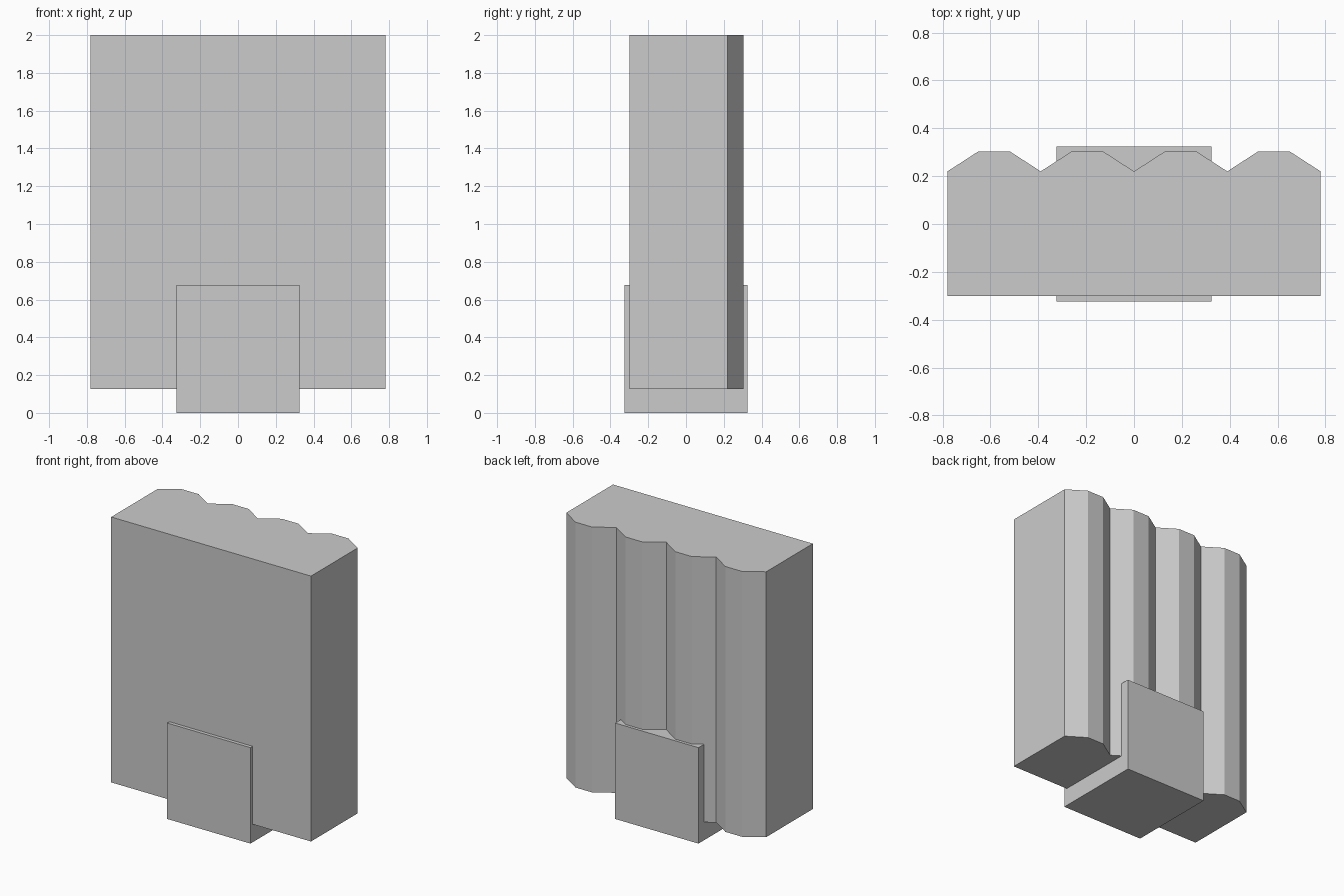
import bpy
import bmesh

if "Cube" in bpy.data.objects:
    bpy.data.objects.remove(bpy.data.objects["Cube"], do_unlink=True)

grey = bpy.data.materials.new("light_grey")
grey.use_nodes = True
grey.diffuse_color = (0.6, 0.6, 0.6, 1)
grey.node_tree.nodes["Principled BSDF"].inputs["Base Color"].default_value = (0.6, 0.6, 0.6, 1)


def prism(name, outline, bottom, top):
    """Extrude a flat outline upwards into a closed solid."""
    bm = bmesh.new()
    base = bm.faces.new([bm.verts.new((x, y, bottom)) for x, y in outline])
    side = bmesh.ops.extrude_face_region(bm, geom=[base], use_keep_orig=True)
    verts = [v for v in side["geom"] if isinstance(v, bmesh.types.BMVert)]
    bmesh.ops.translate(bm, verts=verts, vec=(0, 0, top - bottom))
    bmesh.ops.recalc_face_normals(bm, faces=bm.faces)
    mesh = bpy.data.meshes.new(name)
    bm.to_mesh(mesh)
    bm.free()
    mesh.materials.append(grey)
    obj = bpy.data.objects.new(name, mesh)
    bpy.context.collection.objects.link(obj)
    return obj


# Tall slab: flat front, four three-sided flutes along the back
half, front, valley, peak = 0.78, -0.30, 0.22, 0.304
flutes = 4
pitch = 2 * half / flutes
outline = [(half, front), (half, valley)]
for i in range(flutes):
    start = half - i * pitch
    outline += [(start - pitch / 3, peak),
                (start - pitch * 2 / 3, peak),
                (start - pitch, valley)]
outline.append((-half, front))
prism("fluted_slab", outline, 0.127, 2.0)

# Square block at the foot, standing slightly proud of front and back
s = 0.325
prism("foot_block", [(-s, -s), (s, -s), (s, s), (-s, s)], 0, 0.677)
